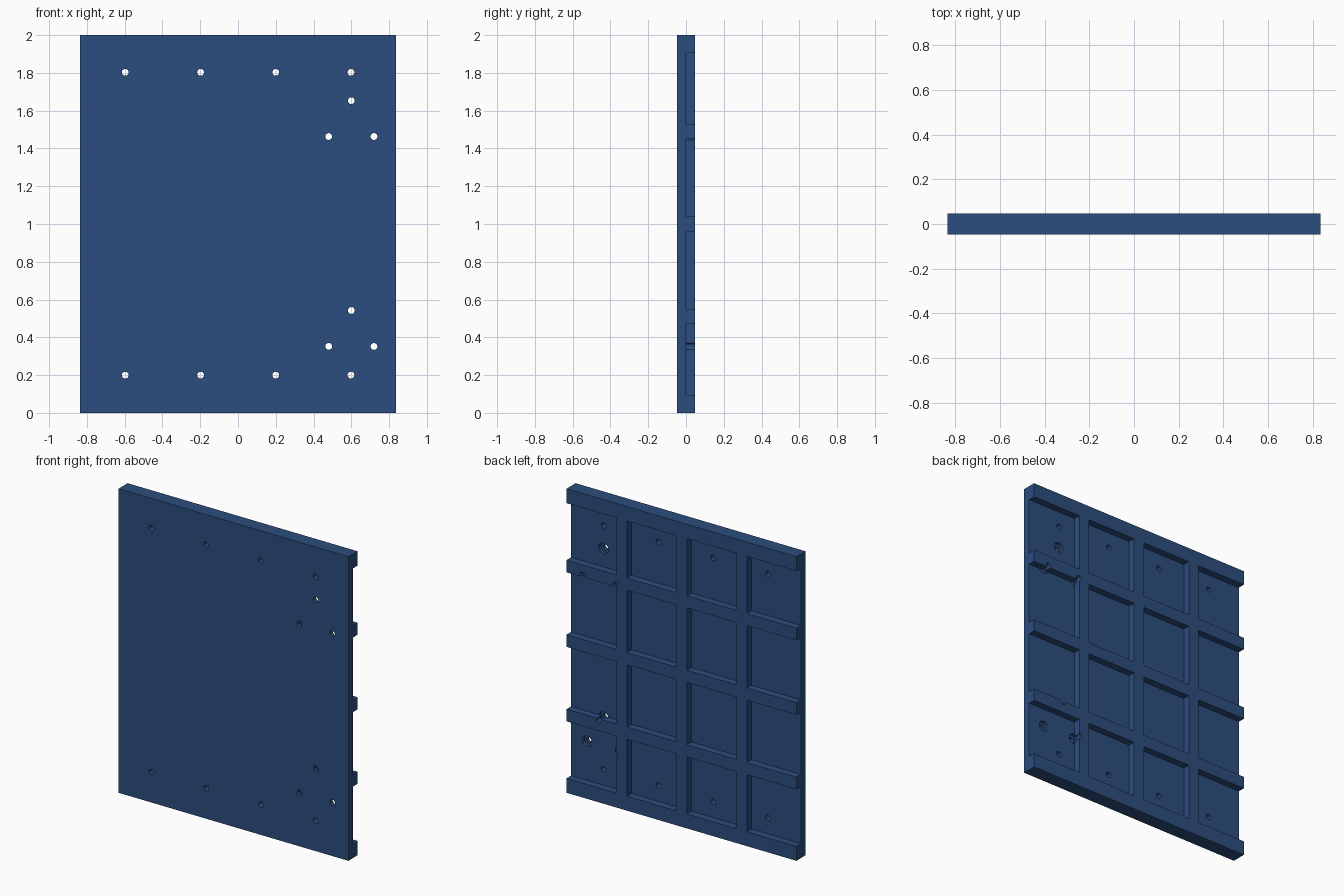
import bpy, bmesh, math
from mathutils import Matrix, Vector

if "Cube" in bpy.data.objects:
    bpy.data.objects.remove(bpy.data.objects["Cube"])

HALF_W, HEIGHT, HALF_T = 0.836, 2.0, 0.047


def add_box(bm, x0, x1, y0, y1, z0, z1):
    centre = Vector(((x0 + x1) / 2, (y0 + y1) / 2, (z0 + z1) / 2))
    size = Matrix.Diagonal((x1 - x0, y1 - y0, z1 - z0, 1))
    bmesh.ops.create_cube(bm, size=1, matrix=Matrix.Translation(centre) @ size)


def add_bore(bm, x, z, radius, y0, y1):
    m = Matrix.Translation((x, (y0 + y1) / 2, z)) @ Matrix.Rotation(math.pi / 2, 4, 'X')
    bmesh.ops.create_cone(bm, cap_ends=True, segments=24, radius1=radius,
                          radius2=radius, depth=y1 - y0, matrix=m)


def make_object(name, bm):
    mesh = bpy.data.meshes.new(name)
    bm.to_mesh(mesh)
    bm.free()
    obj = bpy.data.objects.new(name, mesh)
    bpy.context.collection.objects.link(obj)
    return obj


def cut(target, bm):
    cutter = make_object("cutter", bm)
    cutter.hide_render = True
    mod = target.modifiers.new("cut", 'BOOLEAN')
    mod.operation = 'DIFFERENCE'
    mod.solver = 'EXACT'
    mod.object = cutter
    bpy.context.view_layer.objects.active = target
    bpy.ops.object.modifier_apply(modifier=mod.name)
    bpy.data.objects.remove(cutter, do_unlink=True)


# Full-thickness panel
bm = bmesh.new()
add_box(bm, -HALF_W, HALF_W, -HALF_T, HALF_T, 0, HEIGHT)
panel = make_object("ribbed_panel", bm)

# Pockets in the back leave a grid of ribs, open at both sides
columns = [(-0.95, -0.475), (-0.397, -0.039), (0.039, 0.397), (0.475, 0.95)]
rows = [(0.095, 0.47), (0.55, 0.96), (1.04, 1.45), (1.53, 1.905)]
bm = bmesh.new()
for x0, x1 in columns:
    for z0, z1 in rows:
        add_box(bm, x0, x1, 0, 0.1, z0, z1)
cut(panel, bm)

# Counterbores in the plate behind the two hole triangles
triangles = [(0.6 + dx, z + dz) for z in (0.352, 1.463)
             for dx, dz in ((-0.12, 0), (0.12, 0), (0, 0.19))]
bm = bmesh.new()
for x, z in triangles:
    add_bore(bm, x, z, 0.035, -0.022, 0.001)
cut(panel, bm)

# Through holes: top and bottom rows plus the triangles
rows_of_holes = [(x, z) for z in (0.2, 1.803) for x in (-0.597, -0.198, 0.2, 0.598)]
bm = bmesh.new()
for x, z in rows_of_holes + triangles:
    add_bore(bm, x, z, 0.018, -0.1, 0.1)
cut(panel, bm)

# Dark blue finish
mat = bpy.data.materials.new("dark_blue")
mat.diffuse_color = (0.025, 0.075, 0.21, 1)
mat.use_nodes = True
mat.node_tree.nodes["Principled BSDF"].inputs["Base Color"].default_value = mat.diffuse_color
panel.data.materials.clear()
panel.data.materials.append(mat)

bpy.ops.object.select_all(action='DESELECT')
panel.select_set(True)
bpy.context.view_layer.objects.active = panel
bpy.ops.object.shade_smooth_by_angle(angle=math.radians(30))
